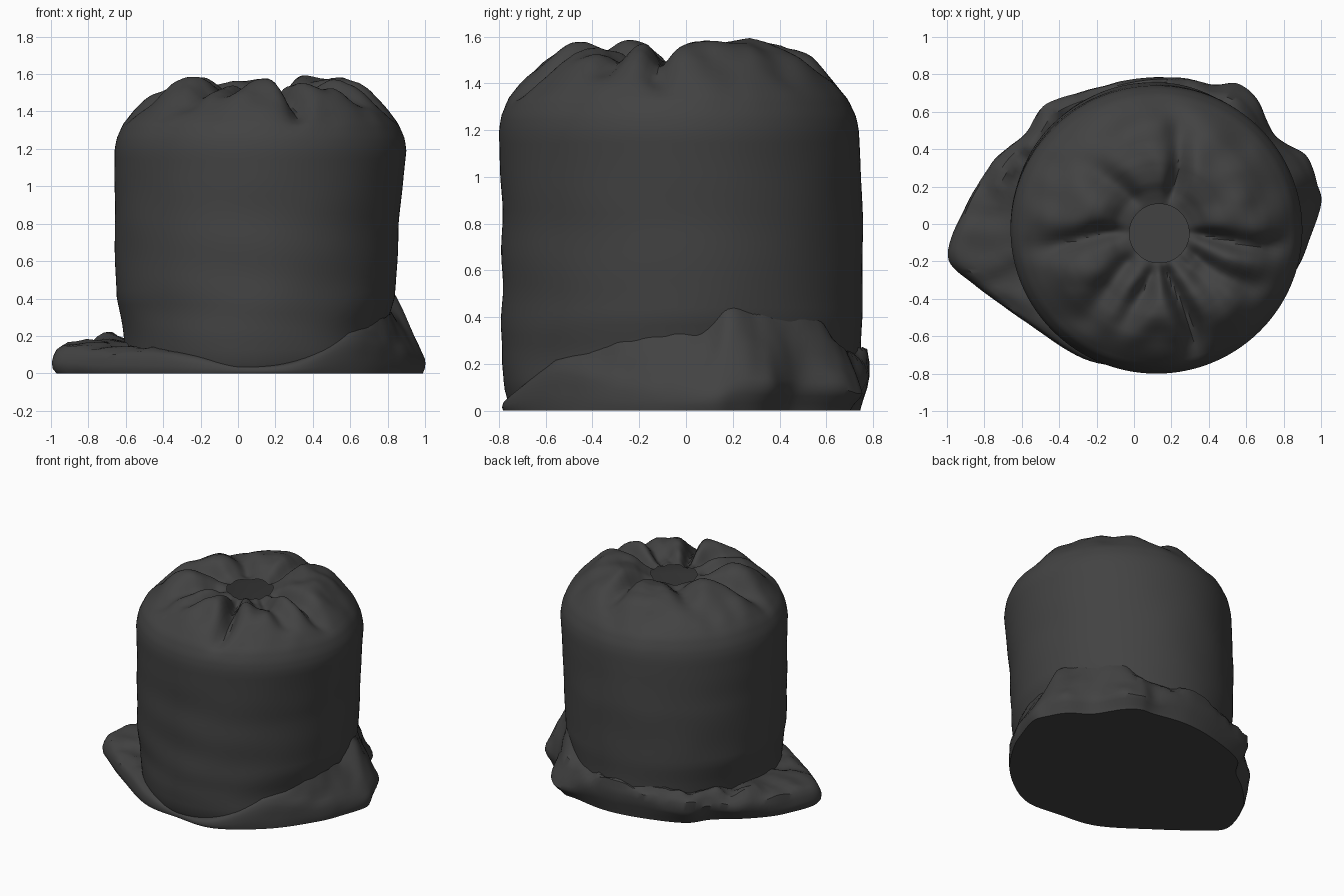
import bpy, bmesh, math
from mathutils import Vector, noise

if "Cube" in bpy.data.objects:
    bpy.data.objects.remove(bpy.data.objects["Cube"])

mat = bpy.data.materials.new("dark_fabric")
mat.diffuse_color = (0.055, 0.055, 0.055, 1)
mat.use_nodes = True
mat.node_tree.nodes["Principled BSDF"].inputs["Base Color"].default_value = mat.diffuse_color


def lerp_table(table, z):
    """Linear lookup: rows are (key, value, value, ...)."""
    for a, b in zip(table, table[1:]):
        if z <= b[0]:
            t = (z - a[0]) / (b[0] - a[0])
            return [p + (q - p) * t for p, q in zip(a[1:], b[1:])]
    return table[-1][1:]


def smooth(x):
    x = max(0, min(1, x))
    return x * x * (3 - 2 * x)


def loft(name, rings, cap_bottom):
    bm = bmesh.new()
    loops = [[bm.verts.new(p) for p in r] for r in rings]
    n = len(loops[0])
    for a, b in zip(loops, loops[1:]):
        for i in range(n):
            j = (i + 1) % n
            bm.faces.new((a[i], a[j], b[j], b[i]))
    if cap_bottom:
        bm.faces.new(loops[0][::-1])
    me = bpy.data.meshes.new(name)
    bm.to_mesh(me)
    bm.free()
    ob = bpy.data.objects.new(name, me)
    bpy.context.collection.objects.link(ob)
    me.materials.append(mat)
    bpy.ops.object.select_all(action='DESELECT')
    ob.select_set(True)
    bpy.context.view_layer.objects.active = ob
    bpy.ops.object.shade_smooth_by_angle(angle=math.radians(40))
    return ob


def angle_gap(a, b):
    return (a - b + 180) % 360 - 180


# Sack wall: height -> centre x, centre y, radius x, radius y
WALL = [(0, .10, -.02, .69, .72), (.03, .10, -.02, .70, .74), (.1, .10, -.02, .705, .76),
        (.2, .09, -.02, .70, .768), (.27, .09, -.02, .71, .768), (.4, .095, -.015, .745, .77),
        (.8, .10, -.015, .76, .772), (1.19, .12, -.03, .78, .77)]
# Gathered top: position along the profile -> height, fraction of the radius
DOME = [(0, 1.20, 1), (.08, 1.26, .985), (.16, 1.33, .945), (.24, 1.385, .88), (.32, 1.435, .81),
        (.40, 1.485, .74), (.48, 1.525, .66), (.56, 1.55, .58), (.64, 1.56, .50), (.72, 1.55, .42),
        (.79, 1.53, .35), (.85, 1.505, .30), (.92, 1.495, .25), (1, 1.485, .205)]
# Pleats: angle in degrees, depth, width, where it starts along the profile
PLEATS = [(-4, .09, 5, .12), (-30, .10, 6, .2), (-52, .07, 5, .3), (-76, .14, 5, .08),
          (-104, .09, 6, .25), (-132, .08, 7, .2), (-176, .09, 6, .1), (132, .09, 8, .2),
          (76, .11, 6, .2)]

N = 160
rings = []
for k in range(29):
    ring = []
    for i in range(N):
        a = math.tau * i / N
        c, s = math.cos(a), math.sin(a)
        # the front reaches the floor, elsewhere the wall sinks into the folds
        start = .11 * (1 - smooth((-s - .6) * 4))
        z = start + (1.19 - start) * (k / 28) ** 1.15
        cx, cy, rx, ry = lerp_table(WALL, z)
        front = max(0, -s) * smooth((z - .2) * 6) * max(0, 1 - z / 1.1)
        m = 1 + front * .010 * math.sin(z * 20 + 2 * c)
        m += .008 * noise.noise(Vector((c * 2, s * 2, z * 4))) * smooth((1.19 - z) * 4)
        ring.append((cx + rx * c * m, cy + ry * s * m, z))
    rings.append(ring)
for k in range(1, 37):
    u = k / 36
    z, f = lerp_table(DOME, u)
    cx, cy = .12 + .015 * u, -.03 - .02 * u
    fade = 1 - .85 * smooth((u - .72) / .28)
    ring = []
    for i in range(N):
        d = 360 * i / N
        c, s = math.cos(math.radians(d)), math.sin(math.radians(d))
        dip = 0
        for ang, depth, width, start in PLEATS:
            w = smooth((u - start) / .45) * fade
            bend = 5 * math.sin(5 * u + ang)
            dip += depth * w * math.exp(-(angle_gap(d, ang + bend) / (width * (.7 + 1.2 * u))) ** 2)
        lift = .022 * smooth(u / .5) * fade * math.exp(-(angle_gap(d, 52) / 40) ** 2)
        wob = .035 * smooth(u / .4) * fade * noise.noise(Vector((c * f * 5, s * f * 5, 1.7)))
        puff = .012 * smooth(u / .5) * fade
        r = f * (1 - dip * .3)
        ring.append((cx + .78 * r * c, cy + .77 * r * s, z + puff + lift + wob - dip))
    rings.append(ring)
loft("sack_body", rings, False)

# Slumped cloth around the foot: outline x, y and height
FOOT = [(1, .11, .34), (.94, -.08, .33), (.86, -.26, .30), (.65, -.55, .23), (.33, -.77, .07),
        (.02, -.765, .04), (-.27, -.72, .10), (-.6, -.51, .14), (-.86, -.32, .15), (-.995, -.17, .17),
        (-.9, .1, .18), (-.74, .36, .19), (-.57, .5, .21), (-.47, .65, .23), (-.2, .73, .25),
        (.14, .79, .29), (.42, .75, .31), (.56, .755, .36), (.66, .67, .42), (.76, .47, .45),
        (.92, .37, .47), (.98, .22, .46)]
FOOT = [Vector(p) for p in FOOT]


def catmull(pts, sub):
    out, n = [], len(pts)
    for i in range(n):
        p0, p1, p2, p3 = (pts[(i + k) % n] for k in (-1, 0, 1, 2))
        for j in range(sub):
            t = j / sub
            out.append(.5 * (2 * p1 + (p2 - p0) * t + (2 * p0 - 5 * p1 + 4 * p2 - p3) * t * t
                             + (3 * p1 - p0 - 3 * p2 + p3) * t ** 3))
    return out


outline = catmull(FOOT[::-1], 8)
# Cross-section: inward share, height share when puffed, height share when sloping
SECTION = [(.06, 0, 0), (.01, .15, .07), (0, .35, .14), (.02, .55, .21), (.06, .72, .28),
           (.15, .87, .37), (.28, .95, .47), (.42, 1, .57), (.58, 1, .69), (.75, .98, .85), (1, .95, 1)]
centre = Vector((.10, -.01))
rings = []
for t, puffed, sloping in SECTION:
    ring = []
    for p in outline:
        o = Vector((p.x, p.y))
        out = (o - centre).normalized()
        slope = smooth(out.x * 2) * smooth(out.y * 2 + 1.6)
        inner = centre + out * (.69 + .03 * slope)
        hz = puffed + (sloping - puffed) * slope
        under = .35 * smooth(out.y * 2 - .2) * (1 - smooth(puffed / .6))
        q = o.lerp(inner, min(1, t + under))
        rough = noise.noise(Vector((q.x * 5, q.y * 5, hz * 3)))
        rough += .5 * noise.noise(Vector((q.x * 11, q.y * 11, hz * 5)))
        amp = (.03 + .04 * smooth(q.y * 3)) * (1 - smooth(-out.y * 3 - 1.8))
        q += out * rough * amp * .6 * hz * (1 - hz)
        ring.append((q.x, q.y, max(0, p.z * hz + rough * amp * hz)))
    rings.append(ring)
loft("slumped_base_folds", rings, True)
